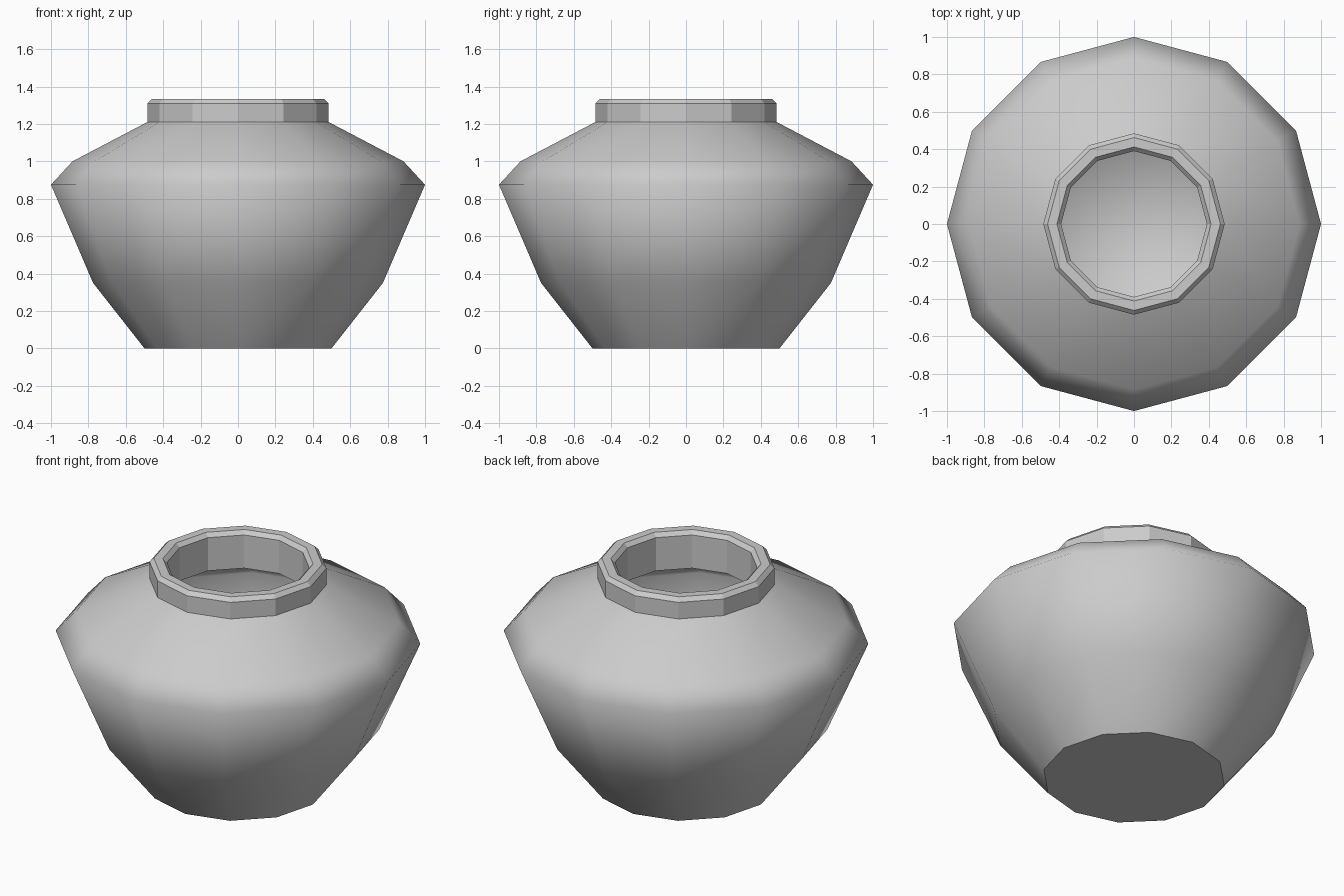
import bpy, bmesh, math

if "Cube" in bpy.data.objects:
    bpy.data.objects.remove(bpy.data.objects["Cube"])

SIDES = 12

# radius, height, and whether the band leading to the next point is smooth
PROFILE = [
    # outer body
    (0.50, 0.00, True), (0.775, 0.35, True), (1.00, 0.875, True), (0.885, 1.00, True),
    # neck and chamfered rim
    (0.485, 1.21, False), (0.485, 1.31, False), (0.462, 1.333, False),
    (0.412, 1.333, False), (0.39, 1.31, False),
    # hollow inside
    (0.39, 1.11, True), (0.83, 0.915, True), (0.89, 0.85, True),
    (0.68, 0.39, True), (0.45, 0.10, True),
]


def ring(bm, radius, z):
    step = 2 * math.pi / SIDES
    return [bm.verts.new((radius * math.cos(i * step), radius * math.sin(i * step), z))
            for i in range(SIDES)]


def build_pot():
    bm = bmesh.new()
    rings = [ring(bm, r, z) for r, z, _ in PROFILE]

    # bands between neighbouring rings
    for low, high, (_, _, smooth) in zip(rings, rings[1:], PROFILE):
        for i in range(SIDES):
            j = (i + 1) % SIDES
            face = bm.faces.new((low[i], low[j], high[j], high[i]))
            face.smooth = smooth

    # flat underside, softly shaded inner floor
    bm.faces.new(rings[0][::-1]).smooth = False
    bm.faces.new(rings[-1]).smooth = True

    bmesh.ops.recalc_face_normals(bm, faces=bm.faces)
    mesh = bpy.data.meshes.new("pot")
    bm.to_mesh(mesh)
    bm.free()
    pot = bpy.data.objects.new("pot", mesh)
    bpy.context.collection.objects.link(pot)
    return pot


build_pot()
